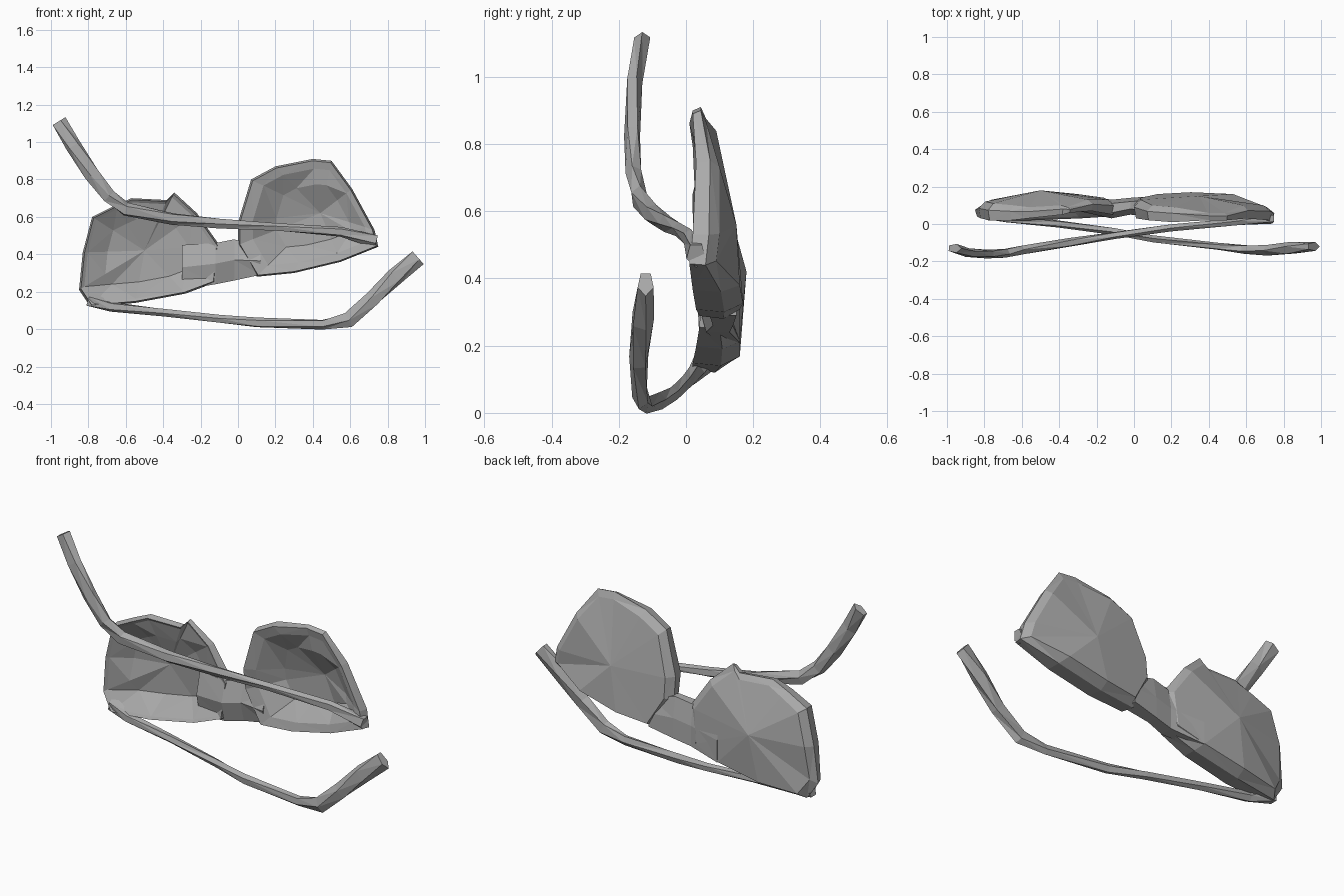
import bpy, bmesh
from math import cos, sin, pi
from mathutils import Vector

cube = bpy.data.objects.get("Cube")
if cube:
    bpy.data.objects.remove(cube, do_unlink=True)

# One plain grey for the whole model
grey = bpy.data.materials.new("plain grey")
grey.use_nodes = True
colour = (0.4, 0.4, 0.4, 1)
grey.diffuse_color = colour
grey.node_tree.nodes["Principled BSDF"].inputs["Base Color"].default_value = colour


def finish(bm, name):
    """Turn a bmesh into a flat shaded grey object."""
    bmesh.ops.triangulate(bm, faces=bm.faces[:])
    bmesh.ops.recalc_face_normals(bm, faces=bm.faces[:])
    mesh = bpy.data.meshes.new(name)
    bm.to_mesh(mesh)
    bm.free()
    mesh.materials.append(grey)
    obj = bpy.data.objects.new(name, mesh)
    bpy.context.collection.objects.link(obj)
    return obj


def skin(bm, rings):
    """Join consecutive closed rings of vertices with quads."""
    for low, high in zip(rings, rings[1:]):
        count = len(low)
        for i in range(count):
            j = (i + 1) % count
            bm.faces.new((low[i], low[j], high[j], high[i]))


def fan(bm, ring, tip):
    """Close a ring with triangles to one point."""
    apex = bm.verts.new(tip)
    for i, vert in enumerate(ring):
        bm.faces.new((vert, ring[(i + 1) % len(ring)], apex))


def cup(name, outline, centre, hole, back_y):
    """Lens cup: outline rows are x, z, front y, back y."""
    bm = bmesh.new()
    cx, cz = centre
    hx, hz, inner, floor_y = hole

    def ring(scale, depth, ox=cx, oz=cz):
        return [bm.verts.new((ox + (x - ox) * scale, depth(f, b), oz + (z - oz) * scale))
                for x, z, f, b in outline]

    floor = ring(inner * 0.65, lambda f, b: max(f + 0.02, min(floor_y, b - 0.02)), hx, hz)
    lip = ring(inner, lambda f, b: f + 0.01, hx, hz)
    front = ring(0.97, lambda f, b: f)
    side = ring(1, lambda f, b: f * 0.4 + b * 0.6)
    back = ring(0.9, lambda f, b: b)
    skin(bm, [floor, lip, front, side, back])
    fan(bm, floor, (hx, floor_y, hz))
    fan(bm, back, (cx, back_y, cz))
    return finish(bm, name)


def arm(name, path, sides=5):
    """Folded arm: path rows are x, y, z, width in the xz plane, thickness in y."""
    bm = bmesh.new()
    points = [Vector(p[:3]) for p in path]
    rings = []
    for i, (x, y, z, width, thick) in enumerate(path):
        along = points[min(i + 1, len(path) - 1)] - points[max(i - 1, 0)]
        across = Vector((-along.z, 0, along.x)).normalized() * width / 2
        ring = []
        for k in range(sides):
            a = 2 * pi * k / sides + 0.35 * i
            ring.append(bm.verts.new(points[i] + across * cos(a) * 1.1
                                     + Vector((0, sin(a) * thick / 2, 0))))
        rings.append(ring)
    skin(bm, rings)
    bm.faces.new(rings[0])
    bm.faces.new(rings[-1])
    return finish(bm, name)


# Right lens cup
cup("right_lens_cup", [
    (-.85, .21, .04, .10), (-.83, .41, .03, .12), (-.78, .60, .02, .11),
    (-.66, .66, .02, .10), (-.57, .70, .03, .09), (-.38, .69, .05, .10),
    (-.34, .73, .06, .09), (-.22, .62, .07, .13), (-.1, .45, .05, .13),
    (-.12, .25, .04, .14), (-.28, .19, .03, .16), (-.55, .14, .02, .16),
    (-.79, .12, .02, .13)],
    (-.5, .42), (-.5, .42, .92, .13), .18)

# Left lens cup
cup("left_lens_cup", [
    (0, .45, .05, .14), (0, .57, .03, .13), (.07, .80, .02, .10),
    (.2, .87, .01, .09), (.4, .91, .02, .06), (.5, .90, .02, .06),
    (.61, .75, .03, .10), (.73, .53, .02, .10), (.75, .44, .01, .09),
    (.55, .36, .02, .16), (.3, .30, .03, .17), (.1, .28, .04, .16)],
    (.35, .56), (.44, .62, .82, .12), .15)

# Nose bridge between the cups
bm = bmesh.new()
stations = [(-.3, .21, .45, .07, .16), (-.12, .24, .46, .03, .13),
            (-.02, .26, .48, .05, .14), (.12, .29, .44, .04, .15)]
rings = []
for x, bottom, top, front, back in stations:
    middle = (bottom + top) / 2
    rings.append([bm.verts.new((x, y, z)) for y, z in (
        (front + .03, bottom), (front, middle), (front + .03, top),
        (back - .02, top), (back, middle), (back, bottom))])
skin(bm, rings)
bm.faces.new(rings[0])
bm.faces.new(rings[-1])
finish(bm, "nose_bridge")

# Left arm, folded across the front with its tip raised
arm("left_arm", [
    (.74, .03, .47, .07, .06), (.55, .01, .52, .05, .04),
    (.2, -.02, .545, .04, .04), (-.1, -.06, .565, .05, .04),
    (-.35, -.10, .59, .06, .05), (-.6, -.14, .64, .07, .05),
    (-.69, -.155, .71, .07, .05), (-.78, -.16, .83, .08, .05),
    (-.88, -.155, .98, .08, .05), (-.96, -.13, 1.11, .08, .05)])

# Right arm, folded across the front below the cups
arm("right_arm", [
    (-.8, .06, .16, .08, .07), (-.68, .03, .12, .05, .05),
    (-.4, .0, .09, .04, .04), (-.1, -.04, .055, .04, .04),
    (.1, -.08, .035, .05, .04), (.45, -.12, .025, .05, .04),
    (.59, -.135, .05, .08, .05), (.72, -.14, .16, .08, .06),
    (.84, -.13, .28, .09, .07), (.96, -.12, .385, .09, .05)])
